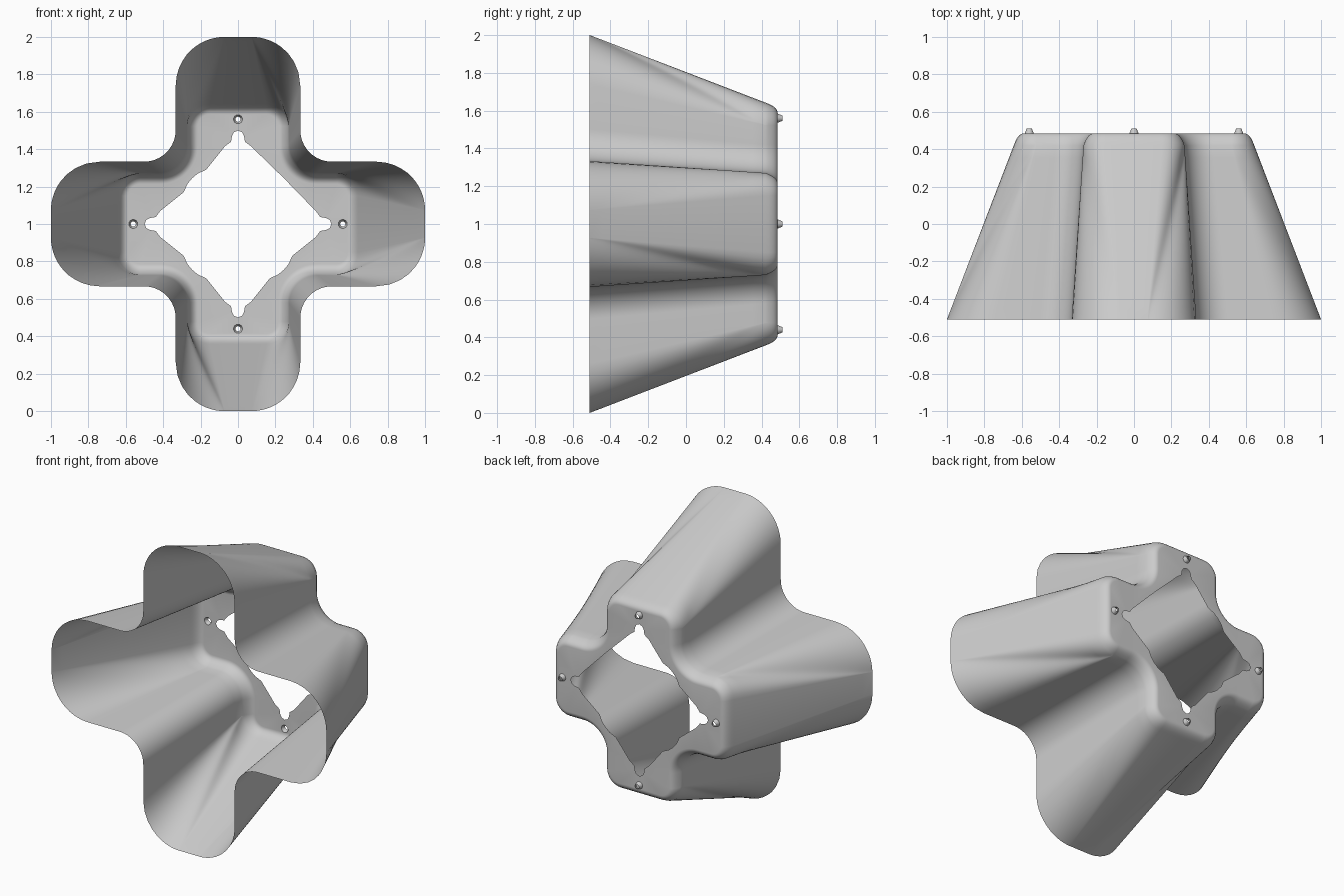
import bpy
import bmesh
from math import cos, sin, pi
from mathutils import Matrix, Vector

cube = bpy.data.objects.get("Cube")
if cube:
    bpy.data.objects.remove(cube, do_unlink=True)

BACK, BEND, FRONT = 0.485, 0.42, -0.51
EYELET_DIST, EYELET_RADIUS = 0.56, 0.024
SOFT_FOLD, DEEP_FOLD = 2, 3


def arc(cx, cz, radius, start, end, steps=16, ease=lambda s: s):
    angles = [start + (end - start) * ease(i / steps) for i in range(steps + 1)]
    return [(cx + radius * cos(a), cz + radius * sin(a)) for a in angles]


def early(power):
    return lambda s: 1 - (1 - s) ** power


def late(power):
    return lambda s: s ** power


def turn(points, quarter):
    for _ in range(quarter):
        points = [(-z, x) for x, z in points]
    return points


def cross_outline(length, width, tip_radius, fillet, to_tip):
    """Rounded cross. Points crowd toward the arm tips or toward the valleys,
    so lofting one kind to the other presses soft folds into the corners."""
    t, w = tip_radius, width
    first = late(SOFT_FOLD) if to_tip else early(SOFT_FOLD)
    second = early(DEEP_FOLD) if to_tip else late(DEEP_FOLD)
    quadrant = arc(length - t, w - t, t, 0, pi / 2, ease=first)
    quadrant += arc(w + fillet, w + fillet, fillet, 1.5 * pi, pi)
    quadrant += arc(w - t, length - t, t, 0, pi / 2, ease=second)
    return [p for q in range(4) for p in turn(quadrant, q)]


def hole_outline():
    """Diamond opening with a narrow notch at each tip and scalloped sides."""
    notch = [(0.5, 0), (0.49, 0.022), (0.47, 0.032), (0.44, 0.037), (0.415, 0.07)]
    scallop = [(0.29, 0.17), (0.27, 0.215)]
    points = []
    for q in range(4):
        half = notch + (scallop if q else [])
        mirrored = [(z, x) for x, z in reversed(half[1:])]
        points += turn(half + [(0.245, 0.245)] + mirrored, q)
    return points


def ring(bm, points, y):
    return [bm.verts.new((x, y, z + 1)) for x, z in points]


def close_loop(bm, verts):
    return [bm.edges.new(pair) for pair in zip(verts, verts[1:] + verts[:1])]


def finish(bm, name, angle):
    mesh = bpy.data.meshes.new(name)
    bm.to_mesh(mesh)
    bm.free()
    obj = bpy.data.objects.new(name, mesh)
    bpy.context.collection.objects.link(obj)
    bpy.ops.object.select_all(action='DESELECT')
    obj.select_set(True)
    bpy.context.view_layer.objects.active = obj
    bpy.ops.object.shade_smooth_by_angle(angle=angle)


# Flared cross-shaped shell, lofted from the wide mouth to the bend
bm = bmesh.new()
mouth = cross_outline(1, 0.333, 0.26, 0.17, True)
length, width, tip, fillet = 0.643, 0.27, 0.12, 0.15
end = cross_outline(length, width, tip, fillet, False)
rings = []
for i in range(15):
    t = i / 14
    blend = [Vector(a).lerp(Vector(b), t) for a, b in zip(mouth, end)]
    rings.append(ring(bm, blend, FRONT + (BEND - FRONT) * t))

# Rounded edge easing from the sloping wall into the back plate
for i in range(1, 8):
    t = i / 7
    d = 2 * t * (1 - t) * 0.022 + t * t * 0.056
    y = BEND + (BACK - BEND) * (1 - (1 - t) ** 2)
    shape = cross_outline(length - d, width - d, tip - d, fillet + d, False)
    rings.append(ring(bm, shape, y))

for low, high in zip(rings, rings[1:]):
    count = len(low)
    for i in range(count):
        j = (i + 1) % count
        bm.faces.new((low[i], low[j], high[j], high[i]))
bmesh.ops.remove_doubles(bm, verts=bm.verts[:], dist=0.0005)

# Back plate with the central opening and four eyelet holes
border = [e for e in bm.edges
          if e.is_boundary and all(v.co.y > BEND for v in e.verts)]
border += close_loop(bm, ring(bm, hole_outline(), BACK))
eyelet_spots = [turn([(EYELET_DIST, 0)], q)[0] for q in range(4)]
for x, z in eyelet_spots:
    circle = arc(x, z, EYELET_RADIUS, 0, 2 * pi)[:-1]
    border += close_loop(bm, ring(bm, circle, BACK))
bmesh.ops.triangle_fill(bm, use_beauty=True, use_dissolve=False,
                        edges=border, normal=(0, 1, 0))
bmesh.ops.recalc_face_normals(bm, faces=bm.faces)
finish(bm, "shell", pi / 3)

# Small tapered eyelets standing out from the plate
names = ("left", "top", "right", "bottom")
height = 0.51 - BACK
for name, (x, z) in zip(names, eyelet_spots):
    bm = bmesh.new()
    place = Matrix.Translation((x, BACK + height / 2, z + 1))
    bmesh.ops.create_cone(bm, cap_ends=False, segments=16,
                          radius1=EYELET_RADIUS, radius2=0.014, depth=height,
                          matrix=place @ Matrix.Rotation(-pi / 2, 4, 'X'))
    finish(bm, "eyelet_" + name, pi / 4)
